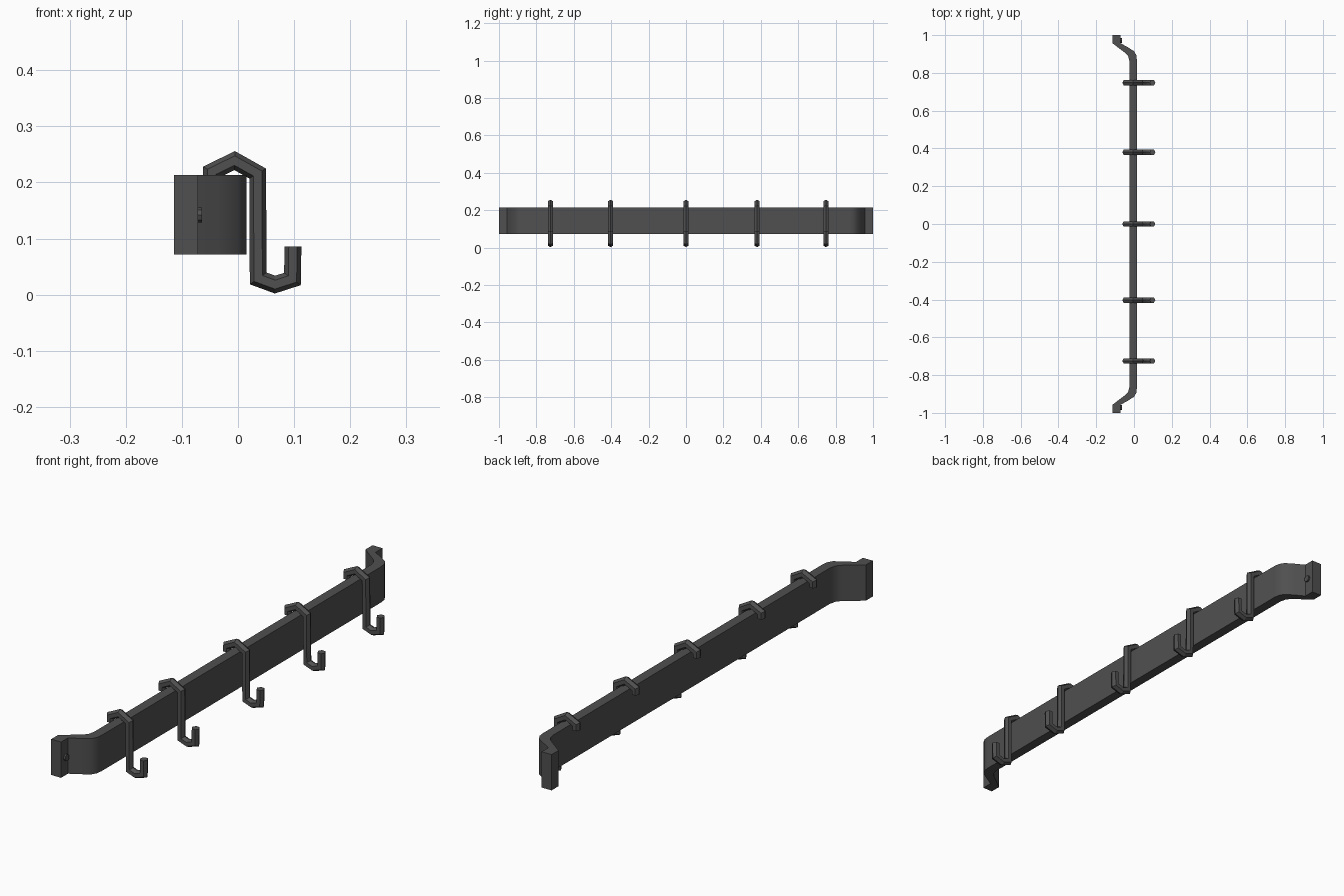
import bpy, bmesh
from math import radians
from mathutils import Vector, Matrix

if "Cube" in bpy.data.objects:
    bpy.data.objects.remove(bpy.data.objects["Cube"])

iron = bpy.data.materials.new("dark_iron")
iron.diffuse_color = (0.08, 0.08, 0.08, 1)
iron.use_nodes = True
iron.node_tree.nodes["Principled BSDF"].inputs["Base Color"].default_value = iron.diffuse_color

def finish(bm, name, smooth=None):
    bmesh.ops.recalc_face_normals(bm, faces=bm.faces)
    me = bpy.data.meshes.new(name)
    bm.to_mesh(me)
    bm.free()
    ob = bpy.data.objects.new(name, me)
    bpy.context.collection.objects.link(ob)
    me.materials.append(iron)
    if smooth:
        bpy.context.view_layer.objects.active = ob
        ob.select_set(True)
        bpy.ops.object.shade_smooth_by_angle(angle=radians(smooth))
        ob.select_set(False)
    return ob

# Rail: bent flat bar with thick wall pads at both ends (plan outline, extruded up)
front = [(0.015, 0.87), (0.012, 0.894), (0.0, 0.915), (-0.035, 0.937), (-0.071, 0.957), (-0.071, 1.0)]
back = [(-0.114, 1.0), (-0.114, 0.957), (-0.08, 0.931), (-0.043, 0.903), (-0.03, 0.887), (-0.024, 0.86)]
half = front + back
outline = half + [(x, -y) for x, y in reversed(half)]
bm = bmesh.new()
face = bm.faces.new([bm.verts.new((x, y, 0.072)) for x, y in outline])
ext = bmesh.ops.extrude_face_region(bm, geom=[face])
bmesh.ops.translate(bm, vec=(0, 0, 0.141),
                    verts=[v for v in ext["geom"] if isinstance(v, bmesh.types.BMVert)])
finish(bm, "rail", 35)

# Hooks: hexagonal rod swept along an S-shaped path with mitred corners
PATH = [Vector(p) for p in [(-0.047, 0.198), (-0.047, 0.219), (-0.006, 0.239), (0.035, 0.216),
                            (0.036, 0.029), (0.066, 0.018), (0.097, 0.028), (0.098, 0.086)]]
SECTION = [(0.015, 0), (0.0075, 0.014), (-0.0075, 0.014),
           (-0.015, 0), (-0.0075, -0.014), (0.0075, -0.014)]

def hook(y, name):
    bm = bmesh.new()
    rings = []
    for i, p in enumerate(PATH):
        a = (p - PATH[i - 1]).normalized() if i else (PATH[1] - p).normalized()
        b = (PATH[i + 1] - p).normalized() if i < len(PATH) - 1 else a
        t = (a + b).normalized()
        n = Vector((-t.y, t.x)) / max(t.dot(a), 0.5)
        rings.append([bm.verts.new((p.x + n.x * u, y + v, p.y + n.y * u)) for u, v in SECTION])
    for r, s in zip(rings, rings[1:]):
        for k in range(6):
            bm.faces.new((r[k], r[(k + 1) % 6], s[(k + 1) % 6], s[k]))
    bm.faces.new(rings[0])
    bm.faces.new(rings[-1])
    finish(bm, name)

for i, y in enumerate((-0.725, -0.403, 0.0, 0.38, 0.748)):
    hook(y, f"hook_{i + 1}")

# Screw heads on the wall pads
for side, label in ((-1, "near"), (1, "far")):
    bm = bmesh.new()
    bmesh.ops.create_cone(bm, cap_ends=True, segments=8, radius1=0.013, radius2=0.013, depth=0.02,
                          matrix=Matrix.Translation((-0.074, side * 0.972, 0.142))
                          @ Matrix.Rotation(radians(90), 4, 'Y'))
    finish(bm, f"screw_{label}")
